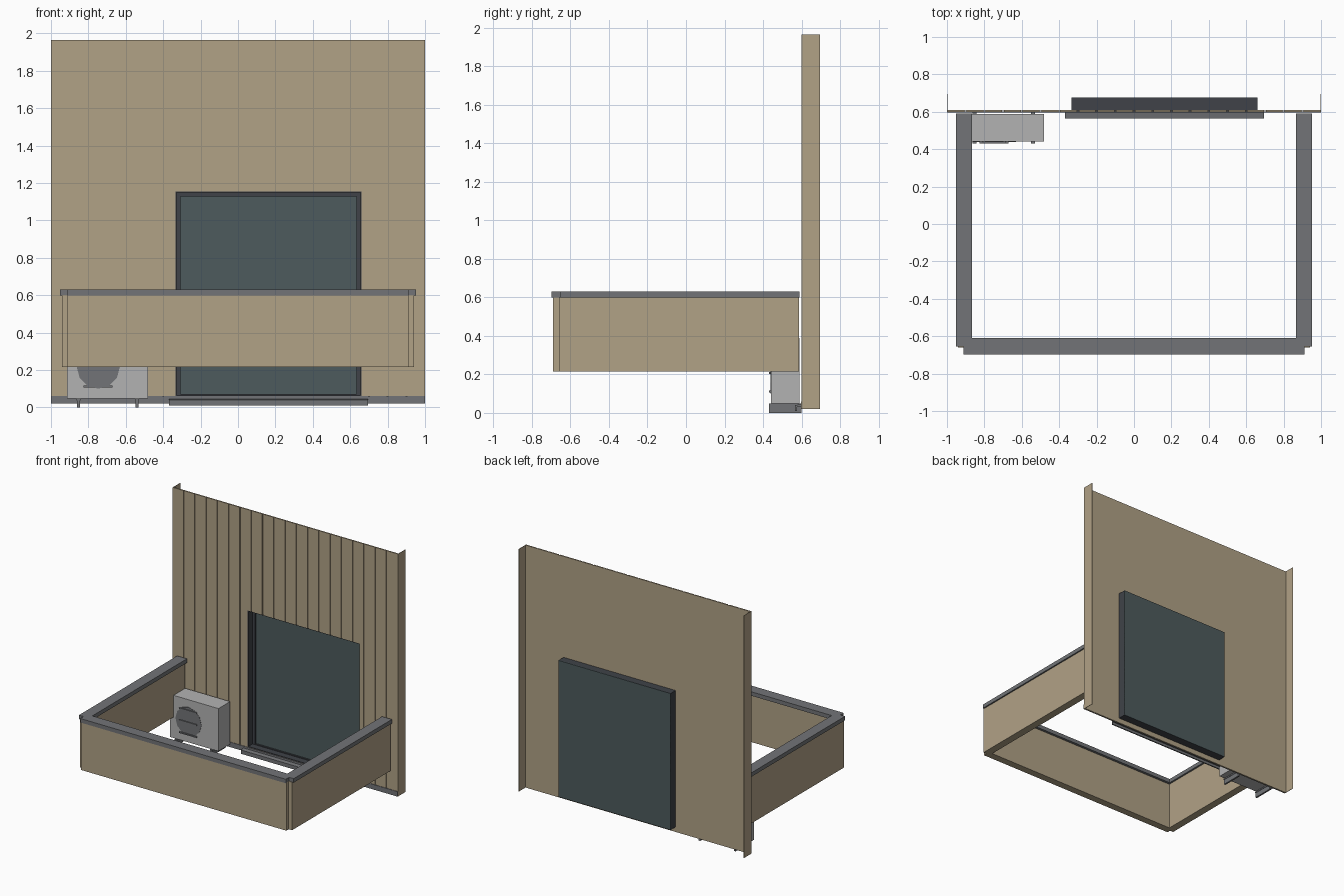
import bpy, bmesh
from math import cos, sin, pi

if "Cube" in bpy.data.objects:
    bpy.data.objects.remove(bpy.data.objects["Cube"])


def material(name, r, g, b):
    m = bpy.data.materials.new(name)
    m.diffuse_color = (r, g, b, 1)
    m.use_nodes = True
    m.node_tree.nodes["Principled BSDF"].inputs["Base Color"].default_value = m.diffuse_color
    return m


WOOD = material("wood", 0.44, 0.36, 0.24)
TRIM = material("trim", 0.17, 0.175, 0.185)
FRAME = material("dark_frame", 0.05, 0.055, 0.065)
GLASS = material("glass", 0.075, 0.105, 0.11)
LIGHT = material("light_grey", 0.45, 0.45, 0.45)


def finish(name, bm, mat):
    bmesh.ops.recalc_face_normals(bm, faces=bm.faces)
    me = bpy.data.meshes.new(name)
    bm.to_mesh(me)
    bm.free()
    me.materials.append(mat)
    ob = bpy.data.objects.new(name, me)
    bpy.context.collection.objects.link(ob)
    return ob


def boxes(name, mat, *spans):
    """One object from boxes given as (x0, x1, y0, y1, z0, z1)."""
    bm = bmesh.new()
    for x0, x1, y0, y1, z0, z1 in spans:
        vs = bmesh.ops.create_cube(bm, size=1)["verts"]
        for v in vs:
            v.co.x = x1 if v.co.x > 0 else x0
            v.co.y = y1 if v.co.y > 0 else y0
            v.co.z = z1 if v.co.z > 0 else z0
    return finish(name, bm, mat)


def extrude_x(name, mat, profile, x0, x1):
    """Extrude a (y, z) profile along x."""
    bm = bmesh.new()
    f = bm.faces.new([bm.verts.new((x0, y, z)) for y, z in profile])
    r = bmesh.ops.extrude_face_region(bm, geom=[f])
    for v in r["geom"]:
        if isinstance(v, bmesh.types.BMVert):
            v.co.x = x1
    return finish(name, bm, mat)


# door opening and wall extents
DX0, DX1, DZ0, DZ1 = -0.335, 0.66, 0.06, 1.155
WZ0, WZ1 = 0.02, 1.965


def around_door(x0, x1, y0, y1):
    """Split a wall strip so it leaves the door opening free."""
    out = []
    if x0 < DX0:
        out.append((x0, min(x1, DX0), y0, y1, WZ0, WZ1))
    if x1 > DX1:
        out.append((max(x0, DX1), x1, y0, y1, WZ0, WZ1))
    a, b = max(x0, DX0), min(x1, DX1)
    if a < b:
        out += [(a, b, y0, y1, DZ1, WZ1), (a, b, y0, y1, WZ0, DZ0)]
    return out


# grooved wall cladding, backing and side returns
boards = []
for i in range(20):
    x = -1 + 0.1 * i
    boards += around_door(x + (0.005 if i else 0), x + (0.095 if i < 19 else 0.1), 0.60, 0.608)
boxes("wall_boards", WOOD, *boards)
boxes("wall_backing", WOOD, *around_door(-1, 1, 0.607, 0.61))
boxes("wall_returns", WOOD, (-1, -0.997, 0.60, 0.695, WZ0, WZ1),
      (0.997, 1, 0.60, 0.695, WZ0, WZ1))
boxes("wall_base_strip", TRIM, (-1, 1, 0.596, 0.602, 0.02, 0.06))

# door: jambs, frame and glass
T = 0.005
boxes("door_reveal", FRAME,
      (DX0, DX0 + T, 0.602, 0.673, DZ0, DZ1), (DX1 - T, DX1, 0.602, 0.673, DZ0, DZ1),
      (DX0, DX1, 0.602, 0.673, DZ0, DZ0 + T), (DX0, DX1, 0.602, 0.673, DZ1 - T, DZ1))
W = 0.027
boxes("door_frame", FRAME,
      (DX0, DX0 + W, 0.655, 0.673, DZ0, DZ1), (DX1 - W, DX1, 0.655, 0.673, DZ0, DZ1),
      (DX0 + W, DX1 - W, 0.655, 0.673, DZ0, DZ0 + W * 0.4),
      (DX0 + W, DX1 - W, 0.655, 0.673, DZ1 - W, DZ1))
boxes("door_glass", GLASS, (DX0, DX1, 0.667, 0.675, DZ0, DZ1))
extrude_x("door_sill", TRIM,
          [(0.565, 0.01), (0.565, 0.04), (0.602, 0.046), (0.602, 0.03), (0.575, 0.03), (0.575, 0.01)],
          -0.37, 0.695)

# balcony parapet panels and caps
boxes("parapet_front", WOOD, (-0.912, 0.912, -0.69, -0.63, 0.215, 0.60))
boxes("parapet_front_cap", TRIM, (-0.912, 0.912, -0.697, -0.61, 0.598, 0.63))
for side, s in (("left", -1), ("right", 1)):
    a, b = sorted((s * 0.88, s * 0.942))
    boxes(f"parapet_{side}", WOOD, (a, b, -0.66, 0.587, 0.215, 0.60))
    a, b = sorted((s * 0.866, s * 0.953))
    boxes(f"parapet_{side}_cap", TRIM, (a, b, -0.655, 0.59, 0.598, 0.63))

# outdoor air unit: body, fan disc, grille bars, rails
boxes("air_unit_body", LIGHT, (-0.913, -0.482, 0.44, 0.588, 0.048, 0.39))
bm = bmesh.new()
disc = [bm.verts.new((-0.747 + 0.115 * cos(i * pi / 6), 0.438, 0.215 + 0.115 * sin(i * pi / 6)))
        for i in range(12)]
face = bm.faces.new(disc)
r = bmesh.ops.extrude_face_region(bm, geom=[face])
for v in r["geom"]:
    if isinstance(v, bmesh.types.BMVert):
        v.co.y = 0.442
finish("fan_disc", bm, TRIM)
boxes("fan_grille_bars", TRIM,
      *[(-0.825, -0.67, 0.43, 0.44, z - 0.005, z + 0.005) for z in (0.112, 0.208, 0.304)])
rails = []
for x in (-0.853, -0.54):
    rails += [(x - 0.01, x + 0.01, 0.43, 0.6, 0.038, 0.048),
              (x - 0.007, x + 0.007, 0.43, 0.6, 0.0, 0.04)]
boxes("air_unit_rails", TRIM, *rails)
